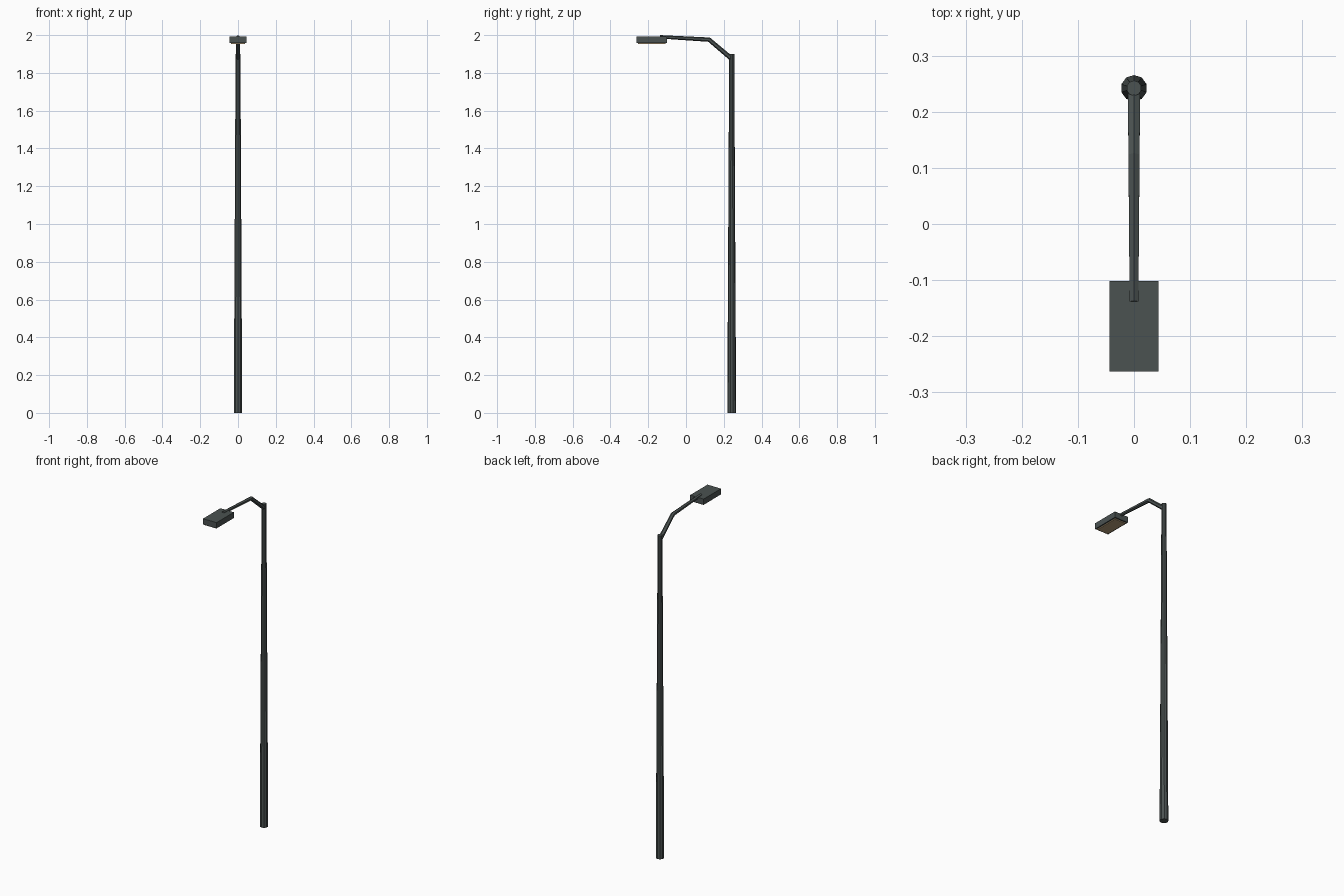
import bpy, bmesh, math
from mathutils import Vector

if "Cube" in bpy.data.objects:
    bpy.data.objects.remove(bpy.data.objects["Cube"])


def material(name, rgb):
    m = bpy.data.materials.new(name)
    m.diffuse_color = (*rgb, 1)
    m.use_nodes = True
    m.node_tree.nodes["Principled BSDF"].inputs["Base Color"].default_value = m.diffuse_color
    return m


METAL = material("dark_metal", (0.07, 0.085, 0.083))
GLOW = material("warm_lens", (0.45, 0.33, 0.19))


def finish(name, bm, mat):
    bmesh.ops.recalc_face_normals(bm, faces=bm.faces)
    me = bpy.data.meshes.new(name)
    bm.to_mesh(me)
    bm.free()
    me.materials.append(mat)
    ob = bpy.data.objects.new(name, me)
    bpy.context.collection.objects.link(ob)


def tapered_box(name, center, size, mat, bottom_scale=1.0):
    bm = bmesh.new()
    bmesh.ops.create_cube(bm, size=1)
    for v in bm.verts:
        s = bottom_scale if v.co.z < 0 else 1.0
        v.co = Vector((v.co.x * size[0] * s, v.co.y * size[1] * s,
                       v.co.z * size[2])) + Vector(center)
    finish(name, bm, mat)


def tube(name, path, radii, sides, mat):
    """Sweep a polygon along a path in the yz plane, mitred at the bends."""
    bm = bmesh.new()
    pts = [Vector((0, y, z)) for y, z in path]
    rings = []
    for i, (p, r) in enumerate(zip(pts, radii)):
        a = (p - pts[i - 1]).normalized() if i else (pts[1] - p).normalized()
        b = (pts[i + 1] - p).normalized() if i < len(pts) - 1 else a
        t = (a + b).normalized()
        up = Vector((1, 0, 0)).cross(t) / t.dot(a)
        ring = []
        for k in range(sides):
            ang = 2 * math.pi * k / sides
            ring.append(bm.verts.new(p + Vector((r * math.sin(ang), 0, 0)) + up * r * math.cos(ang)))
        rings.append(ring)
    for lo, hi in zip(rings, rings[1:]):
        for k in range(sides):
            n = (k + 1) % sides
            bm.faces.new((lo[k], lo[n], hi[n], hi[k]))
    bm.faces.new(rings[0])
    bm.faces.new(rings[-1])
    finish(name, bm, mat)


# Tapered ten-sided pole
tube("pole", [(0.242, 0), (0.242, 1.9)], [0.0235, 0.0135], 10, METAL)

# Bent six-sided arm
tube("arm", [(0.238, 1.878), (0.122, 1.976), (-0.138, 1.991)],
     [0.0125, 0.0115, 0.009], 6, METAL)

# Lamp head and the lens beneath it
tapered_box("lamp_head", (0, -0.182, 1.9745), (0.088, 0.161, 0.034), METAL)
tapered_box("lens", (0, -0.182, 1.956), (0.072, 0.145, 0.008), GLOW)
